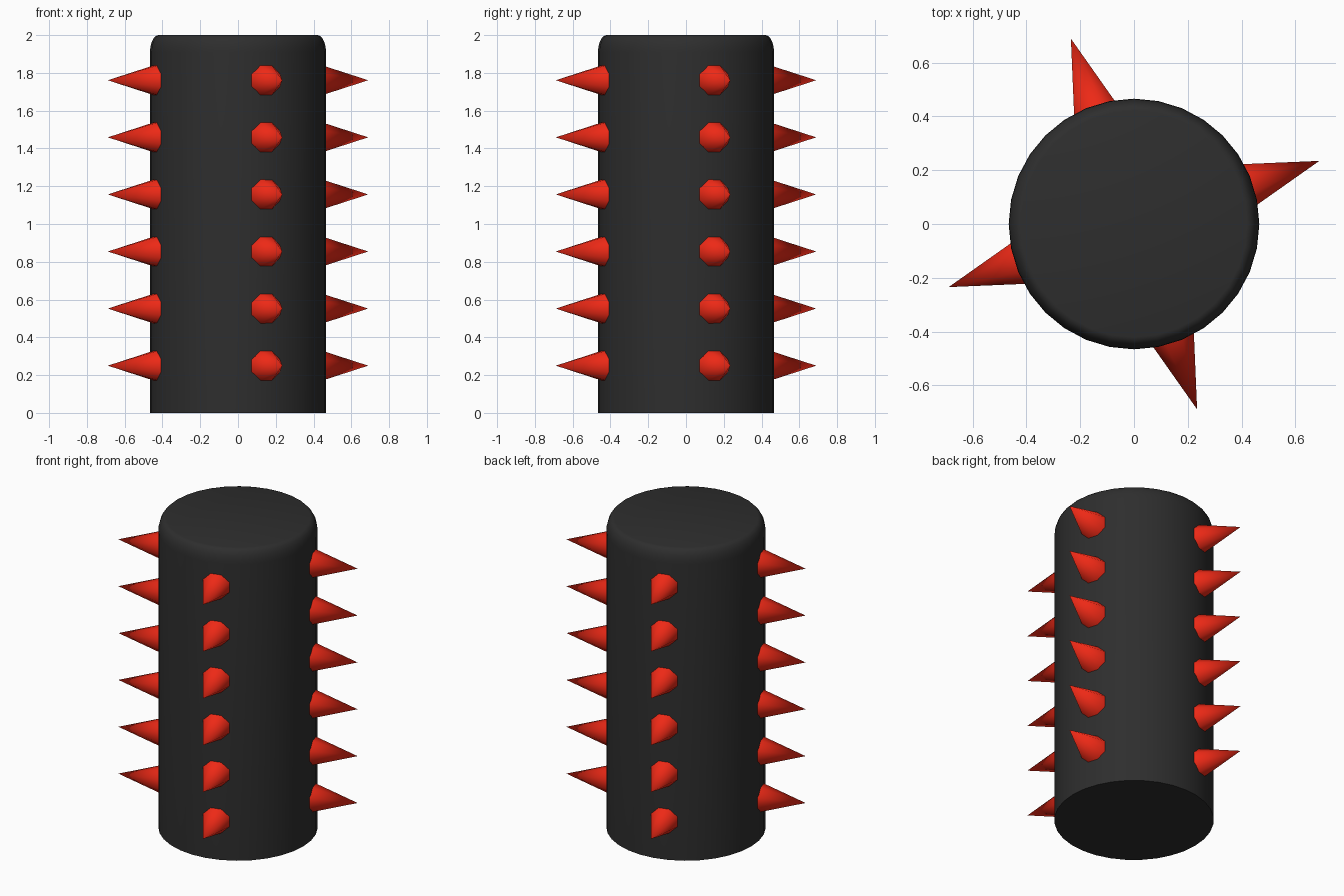
import bpy, bmesh, math
from mathutils import Matrix, Vector

if "Cube" in bpy.data.objects:
    bpy.data.objects.remove(bpy.data.objects["Cube"])

R, H = 0.466, 2.0
BEVEL_W, BEVEL_H = 0.045, 0.09


def material(name, rgb):
    m = bpy.data.materials.new(name)
    m.diffuse_color = (*rgb, 1)
    m.use_nodes = True
    m.node_tree.nodes["Principled BSDF"].inputs["Base Color"].default_value = m.diffuse_color
    return m


def finish(bm, name, mat, angle):
    bmesh.ops.recalc_face_normals(bm, faces=bm.faces)
    me = bpy.data.meshes.new(name)
    bm.to_mesh(me)
    bm.free()
    ob = bpy.data.objects.new(name, me)
    bpy.context.collection.objects.link(ob)
    me.materials.append(mat)
    bpy.ops.object.select_all(action='DESELECT')
    ob.select_set(True)
    bpy.context.view_layer.objects.active = ob
    bpy.ops.object.shade_smooth_by_angle(angle=math.radians(angle))
    return ob


dark = material("dark_rubber", (0.027, 0.027, 0.027))
red = material("red_spike", (0.85, 0.022, 0.008))

# Body: stacked rings with a rounded top rim and a sharp bottom edge
profile = [(R, 0)]
for i in range(6):
    a = math.radians(90 * i / 5)
    profile.append((R - BEVEL_W * (1 - math.cos(a)), H - BEVEL_H * (1 - math.sin(a))))
bm = bmesh.new()
N = 32
rings = [[bm.verts.new((r * math.cos(2 * math.pi * k / N), r * math.sin(2 * math.pi * k / N), z))
          for k in range(N)] for r, z in profile]
for lo, hi in zip(rings, rings[1:]):
    for k in range(N):
        j = (k + 1) % N
        bm.faces.new((lo[k], lo[j], hi[j], hi[k]))
bm.faces.new(rings[0][::-1])
bm.faces.new(rings[-1])
finish(bm, "body", dark, 40)

# Spikes: four columns of six eight-sided cones pointing outwards
BASE, TIP, HALF = 0.42, 0.728, 0.098
for col in range(4):
    angle = math.radians(18.8 + 90 * col)
    bm = bmesh.new()
    for row in range(6):
        place = (Matrix.Translation((0, 0, 0.25 + 0.3022 * row))
                 @ Matrix.Rotation(angle, 4, 'Z')
                 @ Matrix.Translation(((BASE + TIP) / 2, 0, 0))
                 @ Matrix.Rotation(math.pi / 2, 4, 'Y')
                 @ Matrix.Rotation(math.pi / 8, 4, 'Z'))
        bmesh.ops.create_cone(bm, cap_ends=True, segments=8, radius1=HALF, radius2=0,
                              depth=TIP - BASE, matrix=place)
    finish(bm, f"spike_column_{col + 1}", red, 60)
